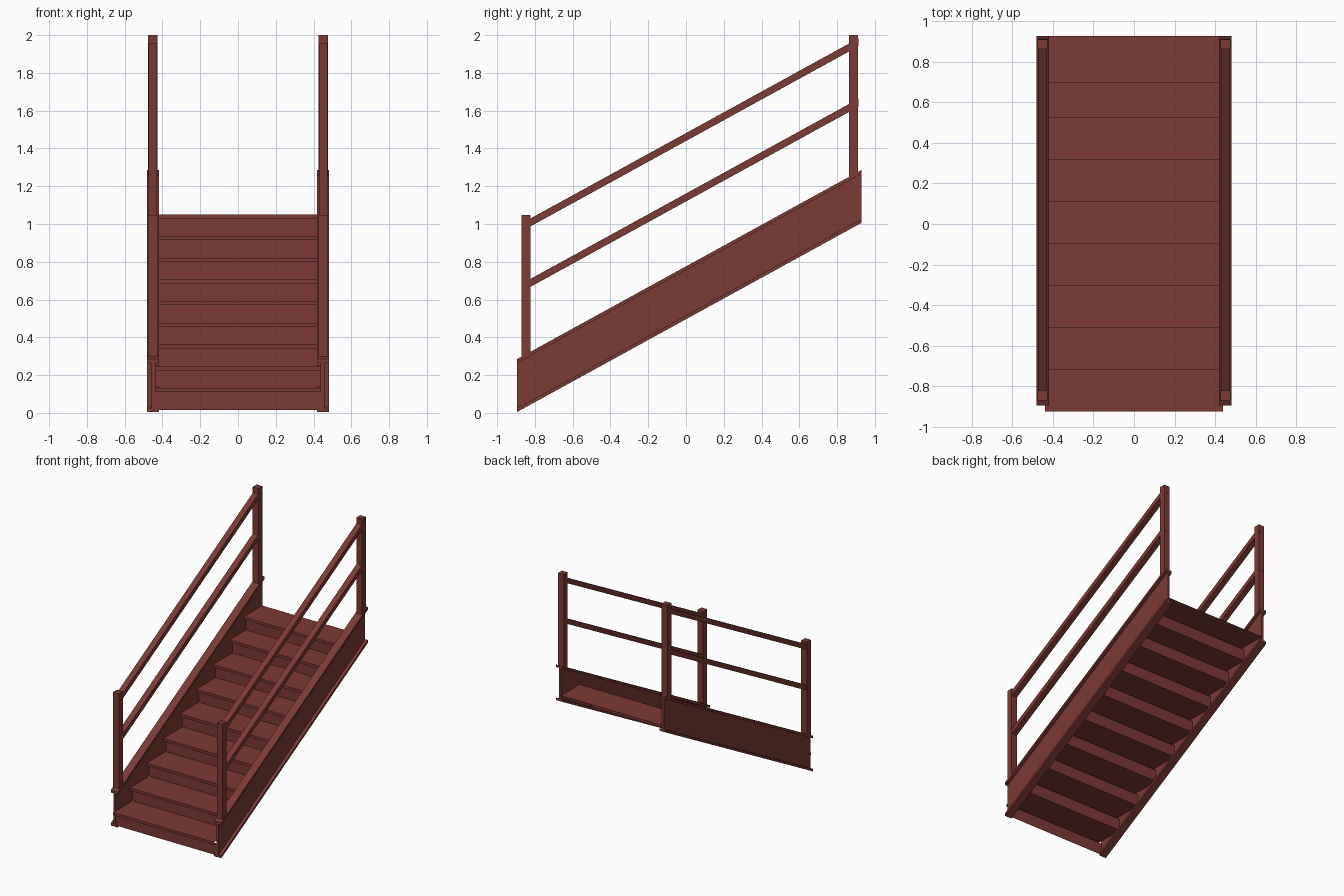
import bpy

if "Cube" in bpy.data.objects:
    bpy.data.objects.remove(bpy.data.objects["Cube"])

SLOPE = 0.549
Y0, Y1 = -0.894, 0.928          # stringer ends
Z0, DEPTH = 0.005, 0.28         # stringer bottom at the front, vertical depth

paint = bpy.data.materials.new("red_paint")
paint.diffuse_color = (0.2, 0.042, 0.035, 1)
paint.use_nodes = True
paint.node_tree.nodes["Principled BSDF"].inputs["Base Color"].default_value = paint.diffuse_color


def add_mesh(name, verts, faces):
    me = bpy.data.meshes.new(name)
    me.from_pydata(verts, [], faces)
    me.materials.append(paint)
    ob = bpy.data.objects.new(name, me)
    bpy.context.collection.objects.link(ob)
    return ob


def loft(name, a, b):
    """Closed solid between two matching outlines."""
    n = len(a)
    faces = [(i, (i + 1) % n, n + (i + 1) % n, n + i) for i in range(n)]
    faces += [tuple(range(n))[::-1], tuple(range(n, 2 * n))]
    ob = add_mesh(name, a + b, faces)
    bpy.context.view_layer.objects.active = ob
    bpy.ops.object.mode_set(mode='EDIT')
    bpy.ops.mesh.select_all(action='SELECT')
    bpy.ops.mesh.normals_make_consistent(inside=False)
    bpy.ops.object.mode_set(mode='OBJECT')
    return ob


def sloped(name, section, y0, y1):
    """Sweep an (x, z) section up the stair slope with plumb-cut ends."""
    rise = (y1 - y0) * SLOPE
    return loft(name, [(x, y0, z) for x, z in section],
                [(x, y1, z + rise) for x, z in section])


def stringer_top(y):
    return Z0 + DEPTH + (y - Y0) * SLOPE


for side, s in (("right", 1), ("left", -1)):
    # I-beam stringer
    xi, wi, wo, xo = 0.419, 0.438, 0.457, 0.481
    t, zt = 0.02, Z0 + DEPTH
    sec = [(xi, Z0), (xo, Z0), (xo, Z0 + t), (wo, Z0 + t), (wo, zt - t), (xo, zt - t),
           (xo, zt), (xi, zt), (xi, zt - t), (wi, zt - t), (wi, Z0 + t), (xi, Z0 + t)]
    sloped(f"{side}_stringer", [(s * x, z) for x, z in sec], Y0, Y1)

    # posts with bases cut to the slope
    for end, a, b, top in (("front", -0.871, -0.822, 1.048), ("back", 0.863, 0.911, 2.0)):
        prof = [(a, stringer_top(a)), (b, stringer_top(b)), (b, top), (a, top)]
        loft(f"{side}_{end}_post", [(s * 0.426, y, z) for y, z in prof],
             [(s * 0.476, y, z) for y, z in prof])

    # handrail and middle rail
    for part, z in (("handrail", 0.987), ("middle_rail", 0.667)):
        sec = [(s * 0.428, z), (s * 0.474, z), (s * 0.474, z + 0.042), (s * 0.428, z + 0.042)]
        sloped(f"{side}_{part}", sec, -0.824, 0.912)

# folded sheet-metal steps: riser, nosing return, nosing lip, tread
W, RUN, RISE, NOSE = 0.438, 0.2068, 0.115, 0.033
path = []
for i in range(9):
    front = -0.925 + i * RUN if i < 8 else 0.695
    top = 0.131 + i * RISE
    path += [(front + NOSE, top - RISE), (front + NOSE, top - 0.021),
             (front, top - 0.021), (front, top)]
path.append((Y1, 0.131 + 8 * RISE))
verts = [(x, y, z) for y, z in path for x in (-W, W)]
faces = [(2 * i, 2 * i + 1, 2 * i + 3, 2 * i + 2) for i in range(len(path) - 1)]
add_mesh("steps", verts, faces)
